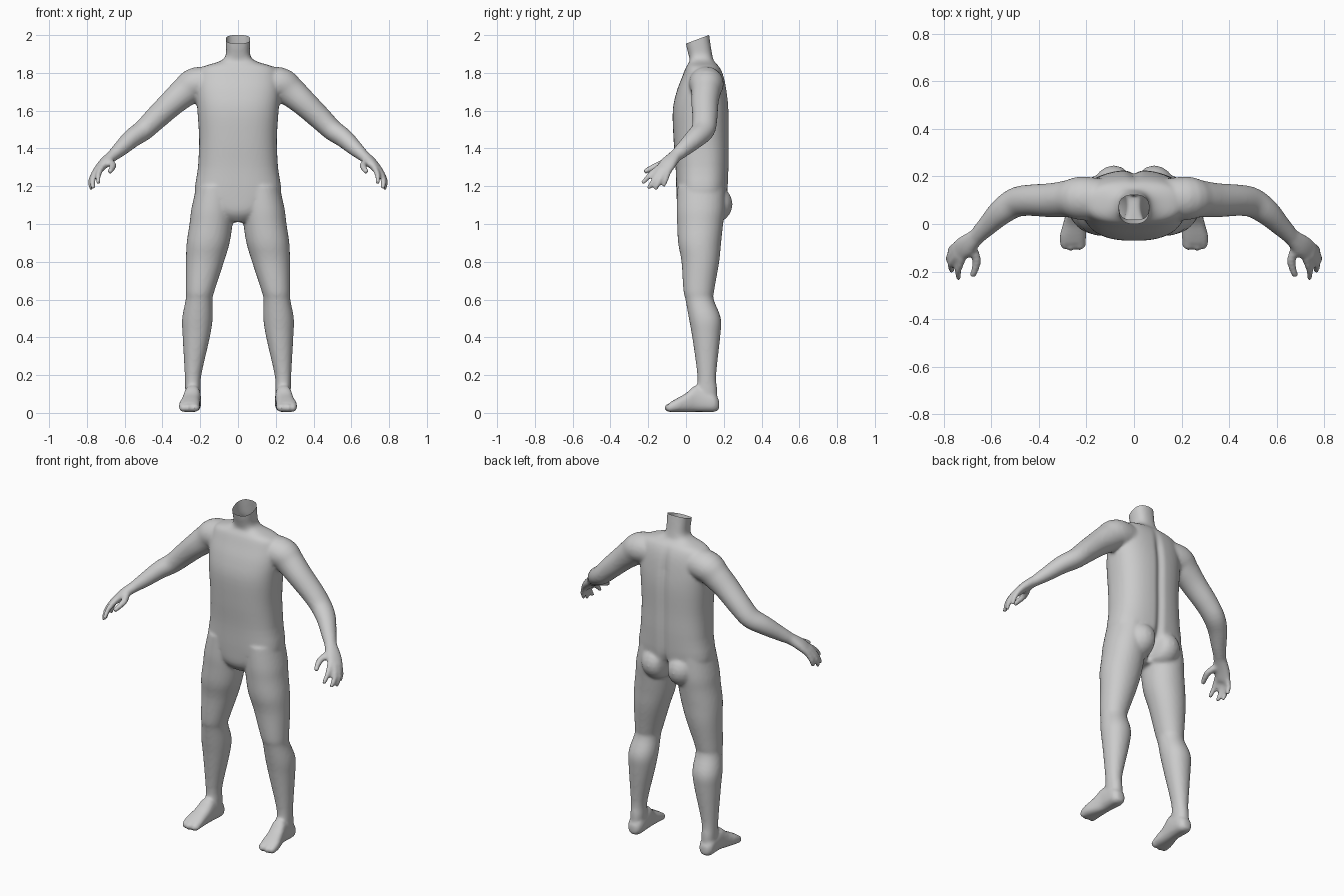
import bpy, bmesh, math
from mathutils import Vector

if "Cube" in bpy.data.objects:
    bpy.data.objects.remove(bpy.data.objects["Cube"])

X, Y, Z = Vector((1, 0, 0)), Vector((0, 1, 0)), Vector((0, 0, 1))
bm = bmesh.new()


def spline(secs, steps=4):
    """Catmull-Rom interpolation of section tuples (x, y, z, half_u, half_v)."""
    s = [secs[0]] + secs + [secs[-1]]
    out = []
    for i in range(1, len(s) - 2):
        p0, p1, p2, p3 = s[i - 1:i + 3]
        for k in range(steps):
            t = k / steps
            out.append([0.5 * (2 * b + (c - a) * t + (2 * a - 5 * b + 4 * c - d) * t * t
                               + (3 * b - a - 3 * c + d) * t ** 3)
                        for a, b, c, d in zip(p0, p1, p2, p3)])
    return out + [list(secs[-1])]


def loft(secs, u, v=None, power=2.0, side=1, n=28):
    """Closed skin over super-elliptic rings; side=-1 mirrors in x."""
    secs = spline(secs)
    rings = []
    for i, (x, y, z, a, b) in enumerate(secs):
        uu, vv = u, v
        if v is None:
            t = Vector(secs[min(i + 1, len(secs) - 1)][:3]) - Vector(secs[max(i - 1, 0)][:3])
            t.normalize()
            uu = (u - t * u.dot(t)).normalized()
            vv = t.cross(uu)
        ring = []
        for k in range(n):
            c, s = math.cos(2 * math.pi * k / n), math.sin(2 * math.pi * k / n)
            p = Vector((x, y, z)) + uu * a * math.copysign(abs(c) ** (2 / power), c) \
                + vv * b * math.copysign(abs(s) ** (2 / power), s)
            ring.append(bm.verts.new((p.x * side, p.y, p.z)))
        rings.append(ring)
    faces = [bm.faces.new(rings[0]), bm.faces.new(rings[-1])]
    for r0, r1 in zip(rings, rings[1:]):
        for k in range(n):
            faces.append(bm.faces.new((r0[k], r0[k - 1], r1[k - 1], r1[k])))
    bmesh.ops.recalc_face_normals(bm, faces=faces)


def ball(p, r, side):
    res = bmesh.ops.create_uvsphere(bm, u_segments=20, v_segments=12, radius=1)
    for w in res['verts']:
        w.co = Vector(((p[0] + w.co.x * r[0]) * side, p[1] + w.co.y * r[1], p[2] + w.co.z * r[2]))


# Torso and neck: height, half width, front y, back y
torso = [(1.01, .05, .0, .12), (1.06, .14, -.04, .17), (1.15, .226, -.05, .215), (1.3, .212, -.055, .226),
         (1.45, .206, -.066, .226), (1.6, .215, -.07, .226), (1.7, .222, -.05, .216),
         (1.78, .215, -.02, .2), (1.83, .19, .0, .178), (1.86, .10, .018, .15),
         (1.89, .066, .015, .14), (1.95, .064, .0, .13), (2.06, .07, -.015, .115)]
loft([(0, (f + b) / 2, z, w, (b - f) / 2) for z, w, f, b in torso], X, Y, 2.5, n=48)

for s in (1, -1):
    # Leg
    loft([(.12, .08, 1.2, .10, .125), (.135, .078, 1.08, .112, .128), (.143, .075, 1.0, .114, .122),
          (.158, .072, .9, .114, .114), (.175, .076, .8, .101, .1), (.2, .068, .65, .077, .082),
          (.206, .072, .6, .071, .075), (.215, .1, .5, .081, .085), (.221, .107, .4, .072, .074),
          (.238, .11, .2, .044, .05), (.239, .112, .12, .041, .054), (.24, .12, .04, .038, .045)],
         X, Y, 2.1, s)
    # Buttock
    ball((.085, .135, 1.105), (.095, .112, .105), s)
    # Foot: heel to toes
    loft([(.24, .176, .042, .022, .025), (.24, .15, .052, .043, .047), (.24, .1, .063, .045, .058),
          (.242, .05, .075, .045, .07), (.25, 0, .054, .049, .05), (.257, -.05, .04, .056, .036),
          (.259, -.085, .03, .054, .026)], X, Z, 2.6, s)
    for tx, ty, tr in ((.23, -.085, .028), (.266, -.09, .017), (.292, -.083, .018)):
        ball((tx, ty, .027), (tr, .026, .023), s)
    # Arm
    loft([(.1, .1, 1.745, .085, .085), (.22, .108, 1.742, .092, .088), (.28, .106, 1.70, .078, .08),
          (.35, .1, 1.64, .072, .07), (.44, .1, 1.555, .066, .062), (.5, .09, 1.497, .063, .056),
          (.56, .05, 1.455, .056, .051), (.62, -.01, 1.4, .043, .041), (.665, -.055, 1.36, .035, .031)],
         Y, None, 2, s)
    # Palm
    across = Vector((.35, .93, -.1))
    loft([(.64, -.03, 1.38, .034, .032), (.668, -.058, 1.358, .036, .03), (.708, -.092, 1.323, .046, .027),
          (.742, -.12, 1.283, .046, .021), (.75, -.128, 1.27, .038, .016)], across, None, 2.2, s)
    # Fingers and thumb
    for a, b, c, r in (((.722, -.145, 1.3), (.74, -.195, 1.255), (.738, -.233, 1.212), .0155),
                       ((.74, -.13, 1.295), (.768, -.165, 1.24), (.768, -.2, 1.185), .016),
                       ((.748, -.11, 1.29), (.777, -.138, 1.235), (.778, -.163, 1.18), .0155),
                       ((.745, -.088, 1.29), (.77, -.105, 1.24), (.772, -.12, 1.197), .0145),
                       ((.69, -.085, 1.335), (.662, -.152, 1.31), (.68, -.222, 1.275), .019)):
        loft([(*a, r * 1.1, r * 1.1), (*b, r, r), (*c, r * .75, r * .75)], across, None, 2, s, 14)

mesh = bpy.data.meshes.new("body")
bm.to_mesh(mesh)
bm.free()
body = bpy.data.objects.new("body", mesh)
bpy.context.collection.objects.link(body)

# Fuse the parts into one smooth skin
fuse = body.modifiers.new("fuse", 'REMESH')
fuse.mode = 'VOXEL'
fuse.voxel_size = .0085
soft = body.modifiers.new("soften", 'SMOOTH')
soft.factor = .5
soft.iterations = 9
deps = bpy.context.evaluated_depsgraph_get()
skin = bpy.data.meshes.new_from_object(body.evaluated_get(deps))
body.modifiers.clear()
body.data = skin
skin.name = "body"

bm = bmesh.new()
bm.from_mesh(skin)
# Slanted open neck
bmesh.ops.bisect_plane(bm, geom=bm.verts[:] + bm.edges[:] + bm.faces[:], dist=1e-5,
                       plane_co=(0, 0, 1.955), plane_no=(0, -.045, .12), clear_outer=True)
# Spine groove, buttock cleft and flat soles
for w in bm.verts:
    p = w.co
    if p.y > .1 and 1.0 < p.z < 1.85:
        fade = min(1, (1.85 - p.z) / .15, (p.z - 1.0) / .04)
        depth = .014 + .03 * math.exp(-((p.z - 1.08) / .07) ** 2)
        p.y -= depth * fade * math.exp(-(p.x / .022) ** 2)
    p.z = max(p.z, .004)
bm.to_mesh(skin)
bm.free()

grey = bpy.data.materials.new("light grey")
grey.diffuse_color = (.6, .6, .6, 1)
grey.use_nodes = True
grey.node_tree.nodes["Principled BSDF"].inputs["Base Color"].default_value = grey.diffuse_color
skin.materials.clear()
skin.materials.append(grey)
for poly in skin.polygons:
    poly.use_smooth = True
